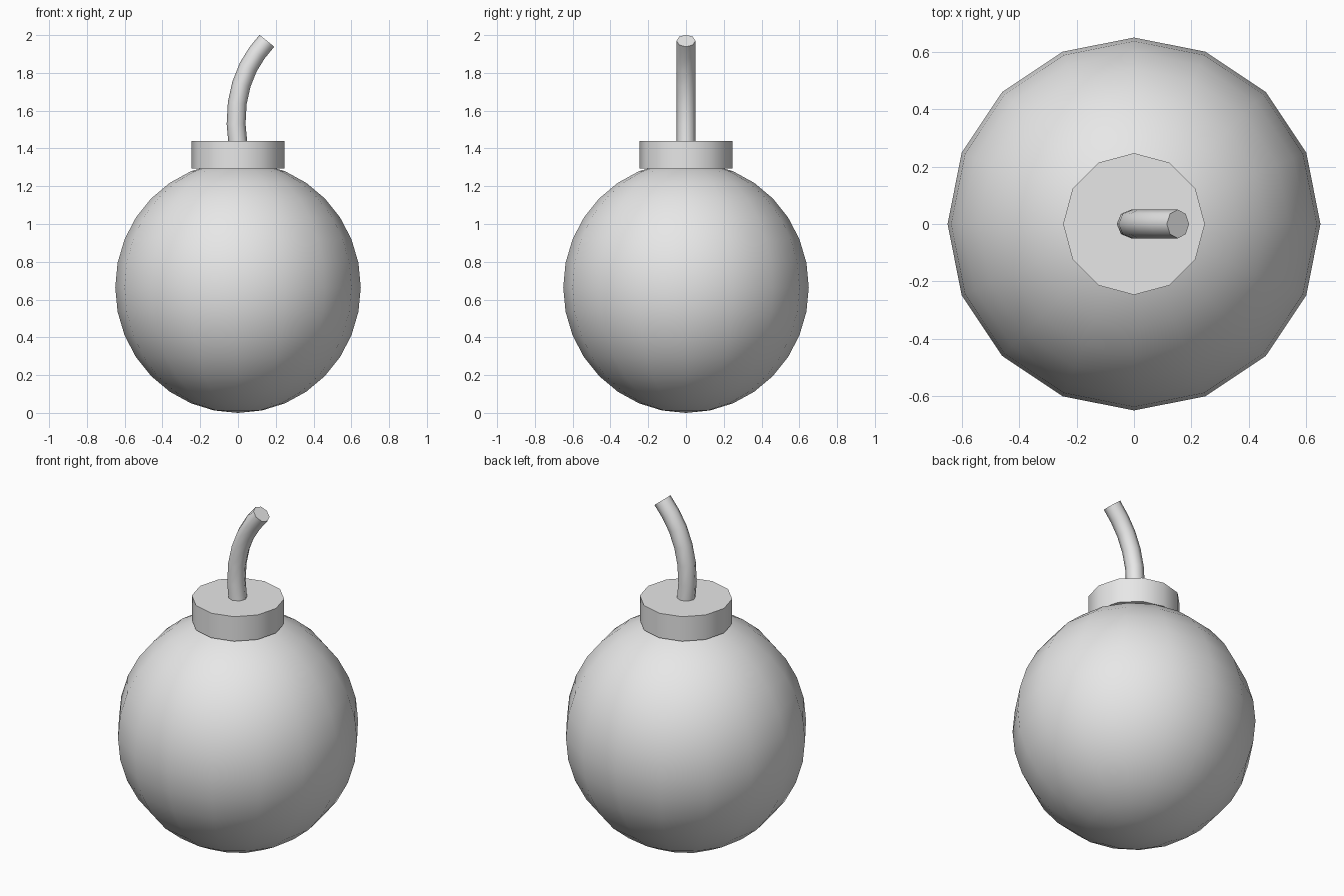
import bpy, bmesh
from math import cos, sin, tau, radians
from mathutils import Vector, Matrix

cube = bpy.data.objects.get("Cube")
if cube:
    bpy.data.objects.remove(cube)

# Single grey material
grey = bpy.data.materials.new("light_grey")
grey.use_nodes = True
colour = (0.8, 0.8, 0.8, 1)
grey.diffuse_color = colour
for node in grey.node_tree.nodes:
    if node.type == "BSDF_PRINCIPLED":
        node.inputs["Base Color"].default_value = colour


def add_part(name, bm, angle=50):
    """Turn a bmesh into a smooth object whose steep edges stay sharp."""
    bmesh.ops.recalc_face_normals(bm, faces=bm.faces)
    mesh = bpy.data.meshes.new(name)
    bm.to_mesh(mesh)
    bm.free()
    mesh.materials.append(grey)
    mesh.shade_smooth()
    mesh.set_sharp_from_angle(angle=radians(angle))
    obj = bpy.data.objects.new(name, mesh)
    bpy.context.collection.objects.link(obj)
    return obj


# Round body, slightly taller than wide
width, height = 0.65, 0.665
bm = bmesh.new()
bmesh.ops.create_uvsphere(
    bm, u_segments=16, v_segments=16, radius=1,
    matrix=Matrix.Translation((0, 0, height)) @ Matrix.Diagonal((width, width, height, 1)))
add_part("body", bm)

# Twelve-sided collar on top of the body
bottom, top = 1.295, 1.44
bm = bmesh.new()
bmesh.ops.create_cone(
    bm, cap_ends=True, segments=12, radius1=0.247, radius2=0.247, depth=top - bottom,
    matrix=Matrix.Translation((0, 0, (bottom + top) / 2)))
add_part("collar", bm)

# Bent fuse: an octagon swept along a path in the x-z plane
path = [Vector((x, 0, z)) for x, z in (
    (0, 1.42), (-0.01, 1.53), (-0.004, 1.64), (0.018, 1.74),
    (0.054, 1.83), (0.1, 1.905), (0.153, 1.97))]
sides, radius = 8, 0.05
bm = bmesh.new()
rings = []
for i, point in enumerate(path):
    along = (path[min(i + 1, len(path) - 1)] - path[max(i - 1, 0)]).normalized()
    across = Vector((along.z, 0, -along.x))
    rings.append([
        bm.verts.new(point + radius * (cos(k * tau / sides) * across
                                       + sin(k * tau / sides) * Vector((0, 1, 0))))
        for k in range(sides)])
for lower, upper in zip(rings, rings[1:]):
    for k in range(sides):
        n = (k + 1) % sides
        bm.faces.new((lower[k], lower[n], upper[n], upper[k]))
bm.faces.new(rings[0])
bm.faces.new(rings[-1])
add_part("fuse", bm)
